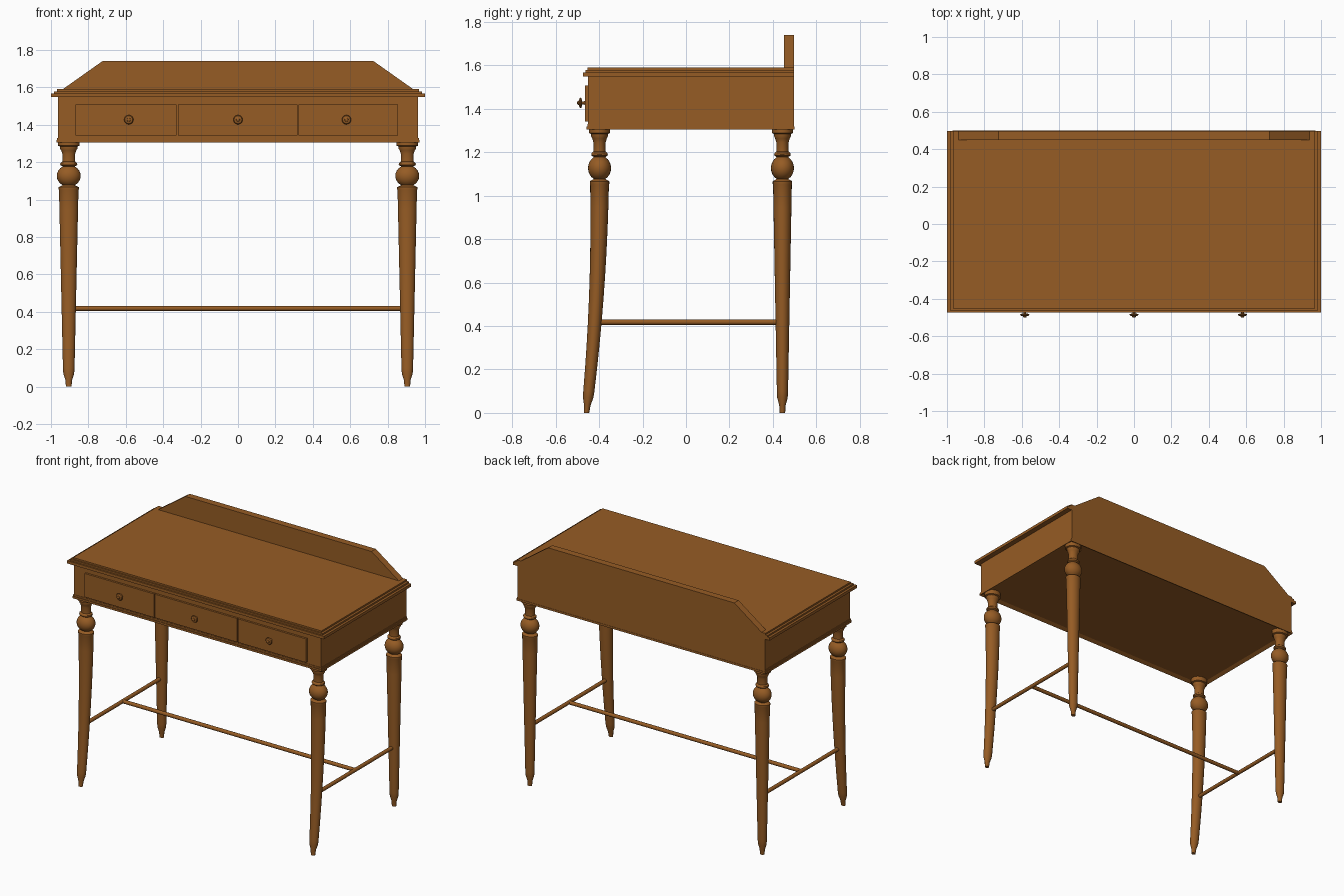
import bpy, bmesh, math
from mathutils import Vector

if "Cube" in bpy.data.objects:
    bpy.data.objects.remove(bpy.data.objects["Cube"])

wood = bpy.data.materials.new("warm brown wood")
wood.diffuse_color = (0.305, 0.107, 0.018, 1)
wood.use_nodes = True
wood.node_tree.nodes["Principled BSDF"].inputs["Base Color"].default_value = wood.diffuse_color


def finish(name, bm, smooth=False):
    bmesh.ops.recalc_face_normals(bm, faces=bm.faces)
    me = bpy.data.meshes.new(name)
    bm.to_mesh(me)
    bm.free()
    me.materials.append(wood)
    ob = bpy.data.objects.new(name, me)
    bpy.context.collection.objects.link(ob)
    if smooth:
        bpy.ops.object.select_all(action='DESELECT')
        ob.select_set(True)
        bpy.context.view_layer.objects.active = ob
        bpy.ops.object.shade_smooth_by_angle(angle=math.radians(35))
    return ob


def box(name, x0, x1, y0, y1, z0, z1, recess=None):
    bm = bmesh.new()
    bmesh.ops.create_cube(bm, size=1)
    for v in bm.verts:
        v.co = Vector(((x0, x1)[v.co.x > 0], (y0, y1)[v.co.y > 0], (z0, z1)[v.co.z > 0]))
    if recess:
        # hollow the underside inside a thin rim
        bm.normal_update()
        f = min(bm.faces, key=lambda f: f.calc_center_median().z)
        bmesh.ops.inset_region(bm, faces=[f], thickness=recess[0])
        for v in f.verts:
            v.co.z += recess[1]
    return finish(name, bm)


def lathe(name, profile, place, sides=24):
    """Sweep (radius, height) points round an axis; place maps (a, b, h) to space."""
    bm = bmesh.new()
    rings = []
    for r, h in profile:
        rings.append([bm.verts.new(place(r * math.cos(2 * math.pi * i / sides),
                                         r * math.sin(2 * math.pi * i / sides), h))
                      for i in range(sides)])
    for a, b in zip(rings, rings[1:]):
        for i in range(sides):
            j = (i + 1) % sides
            bm.faces.new((a[i], a[j], b[j], b[i]))
    bm.faces.new(rings[0])
    bm.faces.new(rings[-1])
    return finish(name, bm, True)


BACK = 0.498

# case and its mouldings, all flush at the back
box("case", -0.963, 0.963, -0.45, BACK, 1.329, 1.55)
box("base_moulding_upper", -0.967, 0.967, -0.453, BACK, 1.318, 1.33, (0.035, 0.0115))
box("base_moulding_lower", -0.971, 0.971, -0.457, BACK + 0.002, 1.305, 1.319, (0.035, 0.0135))
box("top_lower_edge", -1.0, 1.0, -0.474, BACK, 1.548, 1.568)
box("top_middle_edge", -0.983, 0.983, -0.463, BACK, 1.568, 1.579)
box("top_panel", -0.967, 0.967, -0.453, BACK, 1.579, 1.59)

# back board with sloped ends
bm = bmesh.new()
outline = [(-0.94, 1.588), (0.94, 1.588), (0.725, 1.74), (-0.725, 1.74)]
face = bm.faces.new([bm.verts.new((x, 0.45, z)) for x, z in outline])
ext = bmesh.ops.extrude_face_region(bm, geom=[face])
for v in [g for g in ext["geom"] if isinstance(g, bmesh.types.BMVert)]:
    v.co.y = BACK
finish("back_board", bm)

# drawers and turned knobs
knob = [(0.012, -0.001), (0.007, 0.006), (0.007, 0.014), (0.022, 0.017), (0.025, 0.021),
        (0.021, 0.026), (0.010, 0.029), (0.009, 0.034), (0.004, 0.037)]
drawers = [("left", -0.87, -0.328, -0.584), ("middle", -0.322, 0.317, 0.0),
           ("right", 0.323, 0.855, 0.58)]
for side, x0, x1, kx in drawers:
    box(side + "_drawer_front", x0, x1, -0.464, -0.448, 1.342, 1.508)
    lathe(side + "_drawer_knob", knob,
          lambda a, b, h, kx=kx: (kx + a, -0.464 - h, 1.427 + b), 16)

# legs: turned, slightly oval, front pair sweeping forward at the foot
leg = [(0.015, 0.0), (0.018, 0.035), (0.029, 0.07), (0.031, 0.10)]
leg += [(0.031 + 0.021 * (i / 9), 0.10 + 0.95 * i / 9) for i in range(1, 10)]
leg += [(0.054, 1.055), (0.054, 1.066), (0.042, 1.072)]
leg += [(0.064 * math.cos(t), 1.127 + 0.058 * math.sin(t))
        for t in [math.radians(d) for d in range(-60, 61, 15)]]
leg += [(0.036, 1.180), (0.044, 1.184), (0.046, 1.190), (0.044, 1.196), (0.034, 1.203),
        (0.034, 1.245), (0.040, 1.262), (0.046, 1.272), (0.047, 1.284), (0.058, 1.288),
        (0.058, 1.329)]


def sweep(z):
    return -0.060 * max(0.0, 1 - z / 1.06) ** 2


for sx, side in ((-1, "left"), (1, "right")):
    lathe("front_leg_" + side, leg,
          lambda a, b, h, sx=sx: (sx * 0.905 + a, -0.398 + sweep(h) + b * 0.83, h))
    lathe("back_leg_" + side, leg,
          lambda a, b, h, sx=sx: (sx * 0.905 + a, 0.444 + b * 0.83, h))
    # side stretcher
    lathe("side_stretcher_" + side, [(0.013, -0.415), (0.013, 0.44)],
          lambda a, b, h, sx=sx: (sx * 0.905 + a, h, 0.418 + b), 12)

# long stretcher joining the side stretchers
lathe("long_stretcher", [(0.013, -0.905), (0.013, 0.905)],
      lambda a, b, h: (h, 0.01 + a, 0.418 + b), 12)
